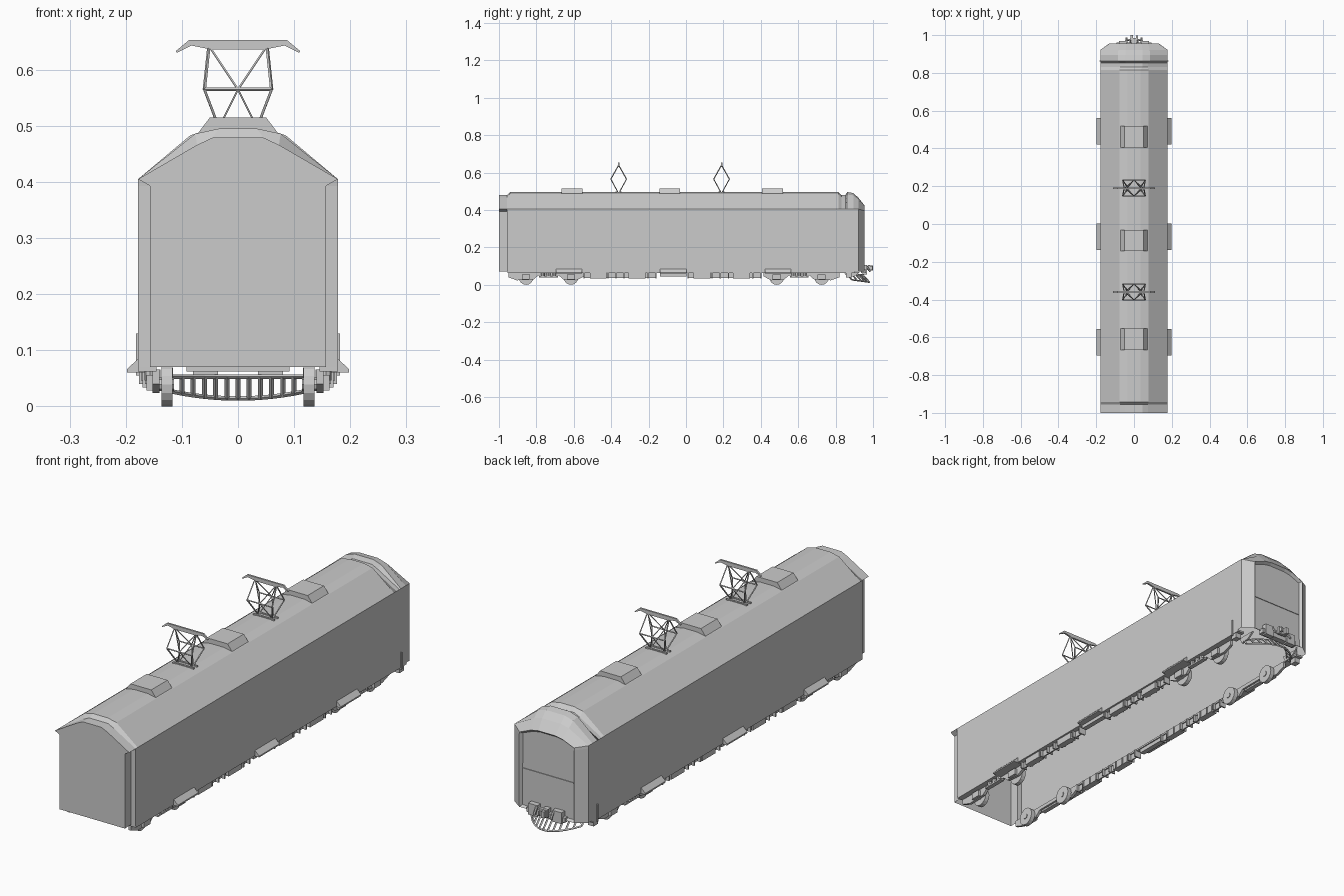
import bpy, bmesh, math
from mathutils import Vector, Matrix

if "Cube" in bpy.data.objects:
    bpy.data.objects.remove(bpy.data.objects["Cube"])


def finish(bm, name, mirror=False):
    bmesh.ops.recalc_face_normals(bm, faces=bm.faces)
    me = bpy.data.meshes.new(name)
    bm.to_mesh(me)
    bm.free()
    ob = bpy.data.objects.new(name, me)
    bpy.context.collection.objects.link(ob)
    if mirror:
        m = ob.modifiers.new("mirror", 'MIRROR')
        m.use_mirror_merge = False
    return ob


def box(bm, x0, x1, y0, y1, z0, z1):
    mat = Matrix.Translation(((x0 + x1) / 2, (y0 + y1) / 2, (z0 + z1) / 2)) @ \
        Matrix.Diagonal((x1 - x0, y1 - y0, z1 - z0, 1))
    bmesh.ops.create_cube(bm, size=1, matrix=mat)


def prism(bm, pts, a, b, axis):
    # Extrude a 2D outline: axis 'x' takes (y, z) points, axis 'y' takes (x, z)
    put = (lambda p, t: (t, p[0], p[1])) if axis == 'x' else (lambda p, t: (p[0], t, p[1]))
    r0 = [bm.verts.new(put(p, a)) for p in pts]
    r1 = [bm.verts.new(put(p, b)) for p in pts]
    n = len(pts)
    bm.faces.new(r0)
    bm.faces.new(r1[::-1])
    for i in range(n):
        j = (i + 1) % n
        bm.faces.new((r0[i], r0[j], r1[j], r1[i]))


def rod(bm, p, q, r, seg=4):
    p, q = Vector(p), Vector(q)
    d = q - p
    mat = Matrix.Translation((p + q) / 2) @ d.to_track_quat('Z', 'Y').to_matrix().to_4x4()
    bmesh.ops.create_cone(bm, cap_ends=True, segments=seg, radius1=r, radius2=r,
                          depth=d.length, matrix=mat)


# Body shell, open underneath: half sections lofted along y
FULL = [(.076, .486), (.034, .495)]
LOW = [(.073, .466), (.045, .479)]
CAB = [(.085, .483), (.045, .496)]


def half(w, z_top, eave, roof):
    return [(w, .07), (w, z_top), eave] + roof


edge = (.178, .405)
main = lambda roof: half(.178, .393, edge, roof)
sections = [
    (-1.0, half(.157, .393, edge, LOW)),
    (-.957, half(.157, .393, edge, LOW)),
    (-.956, main(LOW)),
    (-.942, main(FULL)),
    (.815, main(FULL)),
    (.832, main(LOW)),
    (.852, main(LOW)),
    (.862, main(CAB)),
    (.895, main([(.085, .478), (.045, .490)])),
    (.922, main([(.083, .455), (.045, .465)])),
    (.955, half(.132, .385, (.130, .395), [(.075, .418), (.040, .424)])),
]
bm = bmesh.new()
rings = []
for y, h in sections:
    pts = h + [(-x, z) for x, z in reversed(h)]
    rings.append([bm.verts.new((x, y, z)) for x, z in pts])
for r0, r1 in zip(rings, rings[1:]):
    for i in range(len(r0) - 1):
        bm.faces.new((r0[i], r0[i + 1], r1[i + 1], r1[i]))
bm.faces.new(rings[0])
cab_face = bm.faces.new(rings[-1])
bmesh.ops.recalc_face_normals(bm, faces=bm.faces)
bmesh.ops.inset_region(bm, faces=[cab_face], thickness=.010, depth=-.012, use_boundary=True)
finish(bm, "car_body")

# Windscreen sill across the cab end
bm = bmesh.new()
box(bm, -.122, .122, .942, .946, .232, .238)
finish(bm, "windscreen_sill")

# Roof vents
bm = bmesh.new()
for y in (-.61, -.087, .462):
    prism(bm, [(-.075, .482), (-.05, .515), (.05, .515), (.075, .482)], y - .056, y + .056, 'y')
finish(bm, "roof_vents")

# Pantographs
for n, y in enumerate((-.36, .19)):
    bm = bmesh.new()
    r = .003
    for s in (-1, 1):
        k = y + s * .042
        box(bm, -.05, .05, y + s * .012 - .004, y + s * .012 + .004, .493, .499)
        rod(bm, (-.06, k, .565), (.06, k, .565), r)
        for t in (-1, 1):
            rod(bm, (t * .034, y + s * .005, .497), (t * .06, k, .565), r)
            rod(bm, (t * .06, k, .565), (t * .052, y, .640), r)
            rod(bm, (t * .034, y + s * .005, .497), (0, k, .565), r * .7)
            rod(bm, (0, k, .565), (t * .05, y, .640), r * .7)
    finish(bm, "pantograph_frame_%d" % n)
    bm = bmesh.new()
    h = [(.047, .636), (.083, .643), (.109, .630), (.111, .633), (.087, .653)]
    prism(bm, h + [(-x, z) for x, z in reversed(h)], y - .004, y + .004, 'y')
    finish(bm, "pantograph_head_%d" % n)

# Underframe ledges along both sides
bm = bmesh.new()
box(bm, .145, .178, -.955, .90, .062, .070)
finish(bm, "side_sill", True)

# Equipment skirts with ribs
bm = bmesh.new()
for y0, y1 in ((-.545, -.16), (.01, .40)):
    box(bm, .150, .156, y0, y1, .036, .066)
    for i in range(10):
        y = y0 + (y1 - y0) * i / 9
        box(bm, .138, .170, y - .003, y + .003, .034, .066)
    for f in (.08, .62):
        a = y0 + (y1 - y0) * f
        box(bm, .142, .170, a, a + .09, .034, .064)
finish(bm, "equipment_skirt", True)

# Door steps
bm = bmesh.new()
for y in (-.625, -.068, .492):
    prism(bm, [(.165, .060), (.198, .060), (.198, .066), (.178, .085), (.165, .085)],
          y - .07, y + .07, 'y')
box(bm, .150, .172, -.138, .002, .045, .062)
finish(bm, "door_steps", True)

# Wheel trucks: side frames, springs, wheels
frame = [(-.215, .066), (-.215, .040), (-.17, .024), (-.08, .028), (-.055, .050),
         (.055, .050), (.08, .028), (.15, .024), (.19, .045), (.19, .066)]
for name, c, d in (("front", -.735, 1), ("rear", .605, -1)):
    bm = bmesh.new()
    prism(bm, [(c + d * y, z) for y, z in frame], .140, .152, 'x')
    for y in (-.12, .12):
        box(bm, .140, .163, c + y - .022, c + y + .022, .028, .056)
    for y in (-.03, 0, .03):
        rod(bm, (.157, c + y, .046), (.157, c + y, .066), .010, 8)
    box(bm, .146, .166, c - .05, c + .05, .040, .047)
    finish(bm, name + "_truck_frame", True)
    bm = bmesh.new()
    for y in (-.12, .12):
        rod(bm, (.117, c + y, .039), (.136, c + y, .039), .039, 16)
        rod(bm, (.114, c + y, .039), (.142, c + y, .039), .012, 8)
    finish(bm, name + "_wheels", True)

# Slatted pilot under the cab
bm = bmesh.new()
top = lambda x: Vector((x, .945 - 5.5 * x * x, .053))
low = lambda x: Vector((x, .980 - 6.5 * x * x, .014 + .9 * x * x))
xs = [-.12 + .02 * i for i in range(13)]
for a, b in zip(xs, xs[1:]):
    rod(bm, top(a), top(b), .004)
    rod(bm, low(a), low(b), .004)
for x in xs:
    rod(bm, top(x), low(x), .0045)
finish(bm, "pilot")

# Pilot brackets and cab steps
bm = bmesh.new()
prism(bm, [(.845, .068), (.93, .068), (.90, .045), (.86, .040)], .116, .124, 'x')
box(bm, .150, .176, .855, .885, .040, .065)
box(bm, .174, .182, .86, .866, .055, .13)
finish(bm, "cab_steps", True)

# Buffer beam, coupler and air hoses
bm = bmesh.new()
box(bm, -.092, .092, .935, .962, .062, .082)
for s in (-1, 1):
    box(bm, s * .058 - .022, s * .058 + .022, .945, .968, .056, .105)
    rod(bm, (s * .04, .965, .10), (s * .04, .985, .07), .005, 6)
finish(bm, "buffer_beam")
bm = bmesh.new()
box(bm, -.012, .012, .93, .98, .080, .100)
prism(bm, [(-.022, .074), (-.022, .106), (.022, .106), (.022, .074)], .972, .985, 'y')
box(bm, -.018, -.004, .984, 1.0, .076, .104)
box(bm, .010, .020, .984, .997, .080, .100)
finish(bm, "coupler")
